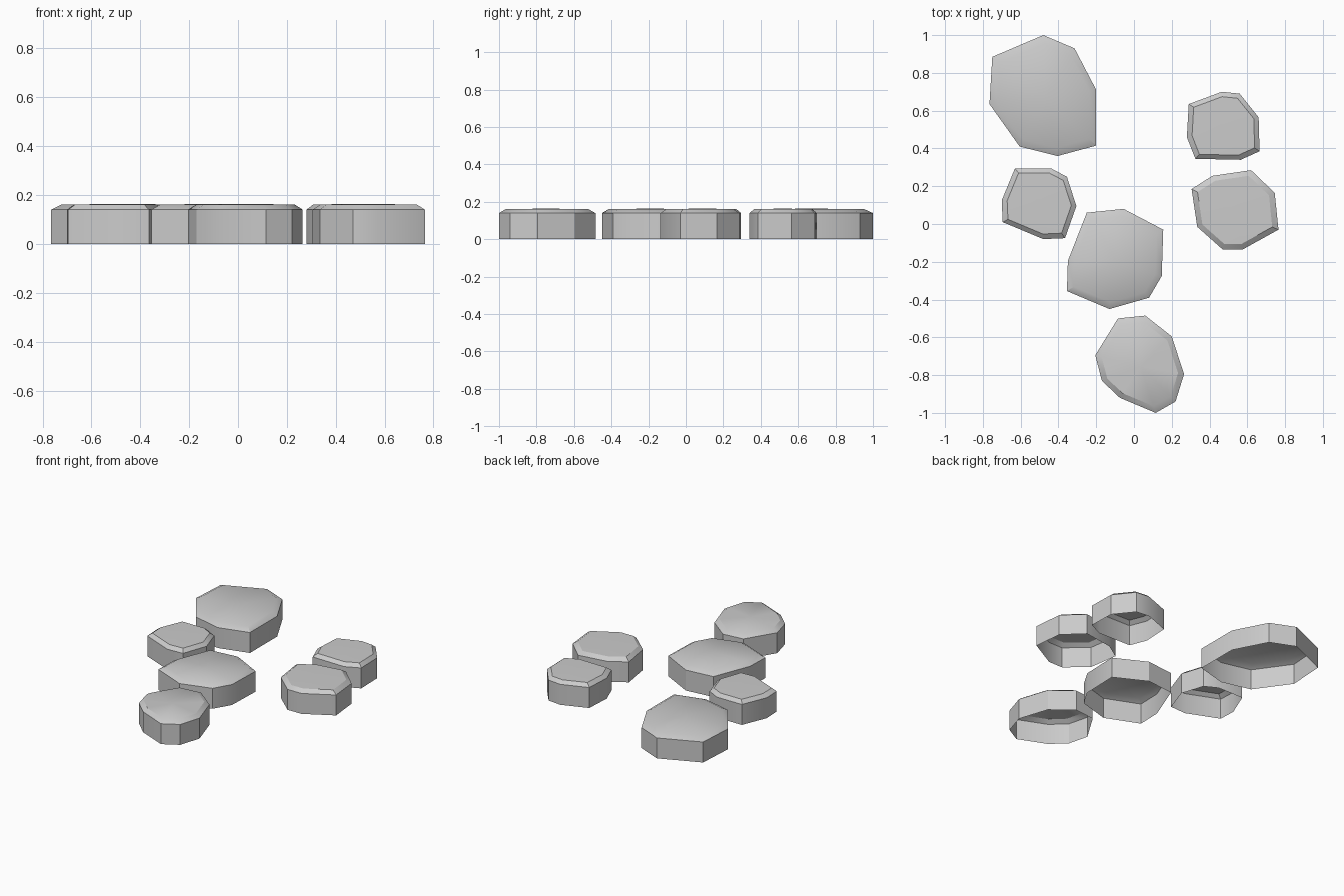
import bpy, bmesh, math
from mathutils import Vector

if "Cube" in bpy.data.objects:
    bpy.data.objects.remove(bpy.data.objects["Cube"])

RIM_Z, TOP_Z = 0.14, 0.161

# Top-view outline of each stepping stone
OUTLINES = {
    "stone_back_left_large": [(-.48, 1), (-.315, .93), (-.20, .71), (-.20, .415),
                              (-.405, .36), (-.605, .41), (-.765, .635), (-.75, .885)],
    "stone_back_right": [(.29, .635), (.465, .70), (.56, .69), (.66, .565),
                         (.665, .385), (.565, .34), (.325, .345), (.28, .46)],
    "stone_middle_right": [(.305, .185), (.415, .255), (.62, .285), (.745, .165),
                           (.765, -.03), (.575, -.135), (.47, -.135), (.335, -.015)],
    "stone_middle_left": [(-.63, .295), (-.44, .295), (-.355, .25), (-.305, .095),
                          (-.365, -.075), (-.48, -.08), (-.695, .01), (-.70, .125)],
    "stone_centre": [(-.25, .06), (-.055, .08), (.155, -.03), (.147, -.275),
                     (.08, -.39), (-.13, -.45), (-.355, -.355), (-.35, -.195)],
    "stone_front": [(-.085, -.50), (.06, -.485), (.20, -.595), (.265, -.795), (.22, -.94),
                    (.115, -1), (-.075, -.92), (-.17, -.83), (-.205, -.695)],
}


def stone(name, outline):
    bm = bmesh.new()
    pts = [Vector(p) for p in outline]
    n = len(pts)
    centre = sum(pts, Vector((0, 0))) / n

    def ring(scale, z):
        return [bm.verts.new((*(centre + (p - centre) * scale), z)) for p in pts]

    # Wall and sloping rim, left open underneath
    rings = [ring(1, 0), ring(1, RIM_Z), ring(.86, TOP_Z)]
    for low, high in zip(rings, rings[1:]):
        for i in range(n):
            j = (i + 1) % n
            bm.faces.new((low[j], low[i], high[i], high[j]))
    # Slightly crowned top
    crown = bm.verts.new((*centre, TOP_Z + .003))
    for i in range(n):
        bm.faces.new((rings[-1][(i + 1) % n], rings[-1][i], crown))

    mesh = bpy.data.meshes.new(name)
    bm.to_mesh(mesh)
    bm.free()
    obj = bpy.data.objects.new(name, mesh)
    bpy.context.collection.objects.link(obj)
    bpy.ops.object.select_all(action='DESELECT')
    obj.select_set(True)
    bpy.context.view_layer.objects.active = obj
    bpy.ops.object.shade_smooth_by_angle(angle=math.radians(32))


for name, outline in OUTLINES.items():
    stone(name, outline)
